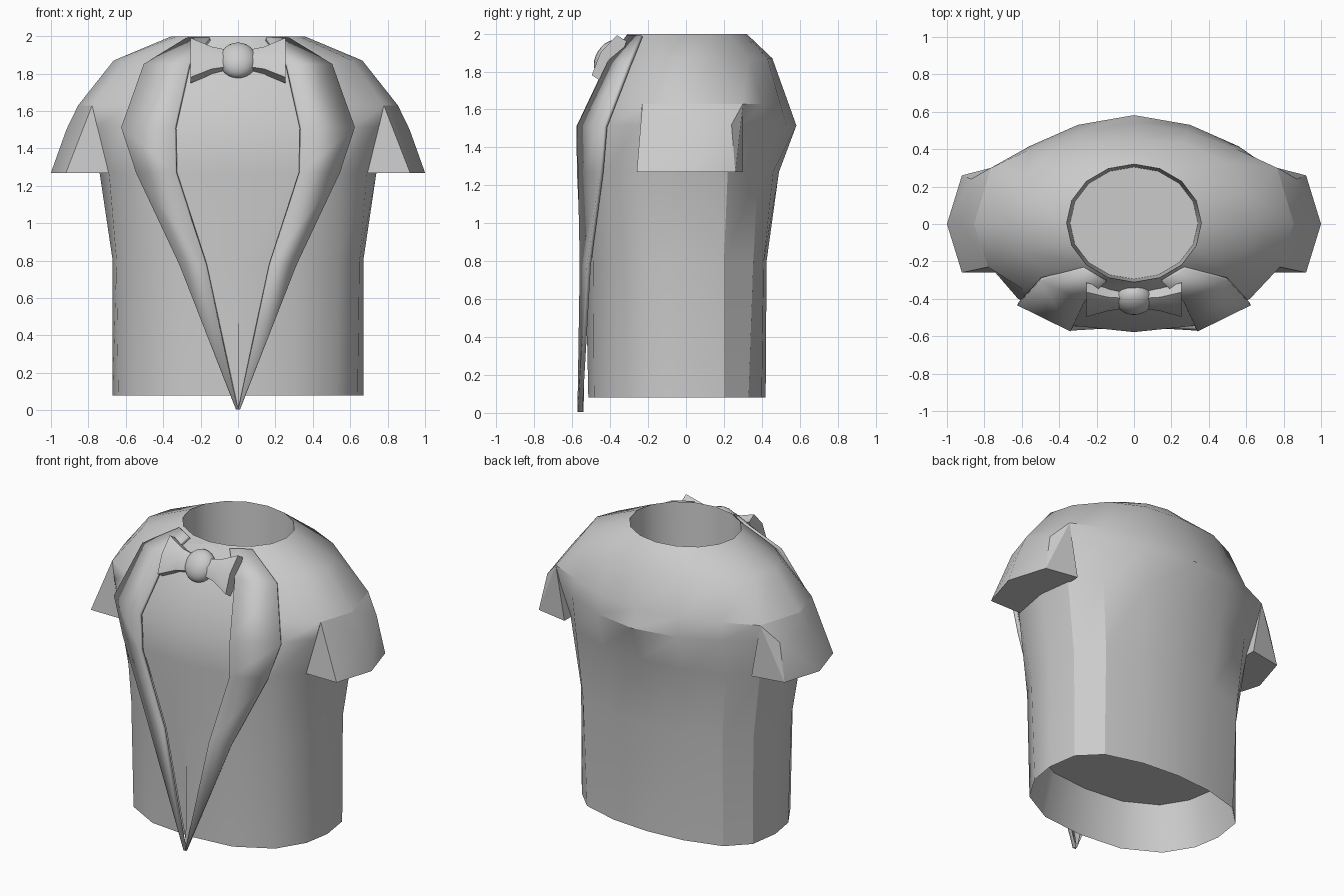
import bpy, bmesh
from math import sin, cos, pi, radians
from mathutils import Matrix, Vector

if "Cube" in bpy.data.objects:
    bpy.data.objects.remove(bpy.data.objects["Cube"])


def finish(bm, name, angle=30, thick=0):
    bmesh.ops.recalc_face_normals(bm, faces=bm.faces)
    me = bpy.data.meshes.new(name)
    bm.to_mesh(me)
    bm.free()
    ob = bpy.data.objects.new(name, me)
    bpy.context.collection.objects.link(ob)
    bpy.ops.object.select_all(action='DESELECT')
    ob.select_set(True)
    bpy.context.view_layer.objects.active = ob
    if thick:
        m = ob.modifiers.new("thickness", 'SOLIDIFY')
        m.thickness = thick
        m.offset = 0
    bpy.ops.object.shade_smooth_by_angle(angle=radians(angle))
    return ob


def loft(rows, closed, caps=False):
    bm = bmesh.new()
    rings = [[bm.verts.new(p) for p in r] for r in rows]
    n = len(rings[0])
    for a, b in zip(rings, rings[1:]):
        for i in range(n if closed else n - 1):
            j = (i + 1) % n
            bm.faces.new((a[i], a[j], b[j], b[i]))
    if caps:
        bm.faces.new(rings[0])
        bm.faces.new(rings[-1])
    return bm


def mirrored(half, z):
    """Full ring from a half section running front centre to back centre."""
    return [(x, y, z) for x, y in half] + [(-x, y, z) for x, y in half[-2:0:-1]]


# Jacket body: half cross-sections, front centre -> side -> back centre
sections = [
    (0.08, [(0, -.515), (.3, -.485), (.53, -.36), (.64, -.18), (.67, 0), (.64, .2), (.51, .33), (.26, .40), (0, .42)]),
    (0.80, [(0, -.53), (.31, -.49), (.54, -.37), (.65, -.2), (.67, 0), (.645, .2), (.52, .355), (.27, .41), (0, .425)]),
    (1.27, [(0, -.55), (.33, -.535), (.54, -.425), (.69, -.27), (.74, 0), (.71, .22), (.56, .38), (.3, .46), (0, .49)]),
    (1.515, [(0, -.56), (.335, -.54), (.62, -.40), (.75, -.25), (.82, 0), (.74, .29), (.56, .415), (.3, .53), (0, .582)]),
    (1.63, [(0, -.50), (.32, -.475), (.585, -.355), (.78, -.23), (.855, 0), (.765, .30), (.55, .40), (.29, .497), (0, .541)]),
    (1.87, [(0, -.38), (.25, -.35), (.48, -.26), (.61, -.14), (.665, 0), (.62, .16), (.48, .33), (.27, .43), (0, .455)]),
]


def neck(z, s):
    return mirrored([(.36 * s * sin(i * pi / 8), .005 - .315 * s * cos(i * pi / 8)) for i in range(9)], z)


hem = sections[0][1]
rows = [mirrored([(x * .9, y * .9) for x, y in hem], 0.38)]
rows += [mirrored(h, z) for z, h in sections]
rows += [neck(1.998, 1), neck(1.65, .95)]
finish(loft(rows, True, True), "jacket_body", 32)

# Shoulder caps
cap = [(.78, -.23, 1.63), (.855, 0, 1.63), (.765, .30, 1.63), (.92, -.26, 1.27), (1, 0, 1.27),
       (.92, .26, 1.27), (.69, -.26, 1.27), (.70, .30, 1.27), (.918, 0, 1.5), (.87, .24, 1.52)]
for side, s in (("right", 1), ("left", -1)):
    bm = bmesh.new()
    for x, y, z in cap:
        bm.verts.new((s * x, y, z))
    bmesh.ops.convex_hull(bm, input=bm.verts)
    finish(bm, side + "_shoulder_cap")

# Lapels and shirt front: z, inner x/y, outer x/y, shirt centre y
front = [
    (0.005, .002, -.562, .008, -.557, -.56),
    (0.78, .17, -.550, .31, -.512, -.552),
    (1.27, .33, -.560, .54, -.445, -.575),
    (1.51, .335, -.565, .62, -.425, -.578),
    (1.845, .26, -.405, .50, -.295, -.42),
    (1.985, .15, -.305, .27, -.232, -.318),
]
for side, s in (("right", 1), ("left", -1)):
    strip = [[(s * xi, yi, z), (s * xo, yo, z)] for z, xi, yi, xo, yo, c in front]
    finish(loft(strip, False), side + "_lapel", 18, thick=.022)
shirt = [[(-xi, yi + .022, z), (0, c, z), (xi, yi + .022, z)] for z, xi, yi, xo, yo, c in front]
finish(loft(shirt, False), "shirt_front", 40)

# Bow tie, tilted back to follow the chest; wings are flared, rounded blocks
place = Matrix.Translation((0, -.405, 1.87)) @ Matrix.Rotation(radians(-32), 4, 'X')
outline = [(-.55, -1), (.55, -1), (1, 0), (.55, 1), (-.55, 1), (-1, 0)]
for side, s in (("right", 1), ("left", -1)):
    wing = []
    for x, h, t in ((.04, .05, .04), (.14, .07, .05), (.255, .125, .055)):
        wing.append([place @ Vector((s * x, a * t, b * h)) for a, b in outline])
    finish(loft(wing, True, True), side + "_bow_wing", 50)
bm = bmesh.new()
bmesh.ops.create_uvsphere(bm, u_segments=20, v_segments=12, radius=.1,
                          matrix=place @ Matrix.Diagonal((1, .7, 1.05, 1)))
finish(bm, "bow_knot", 40)
